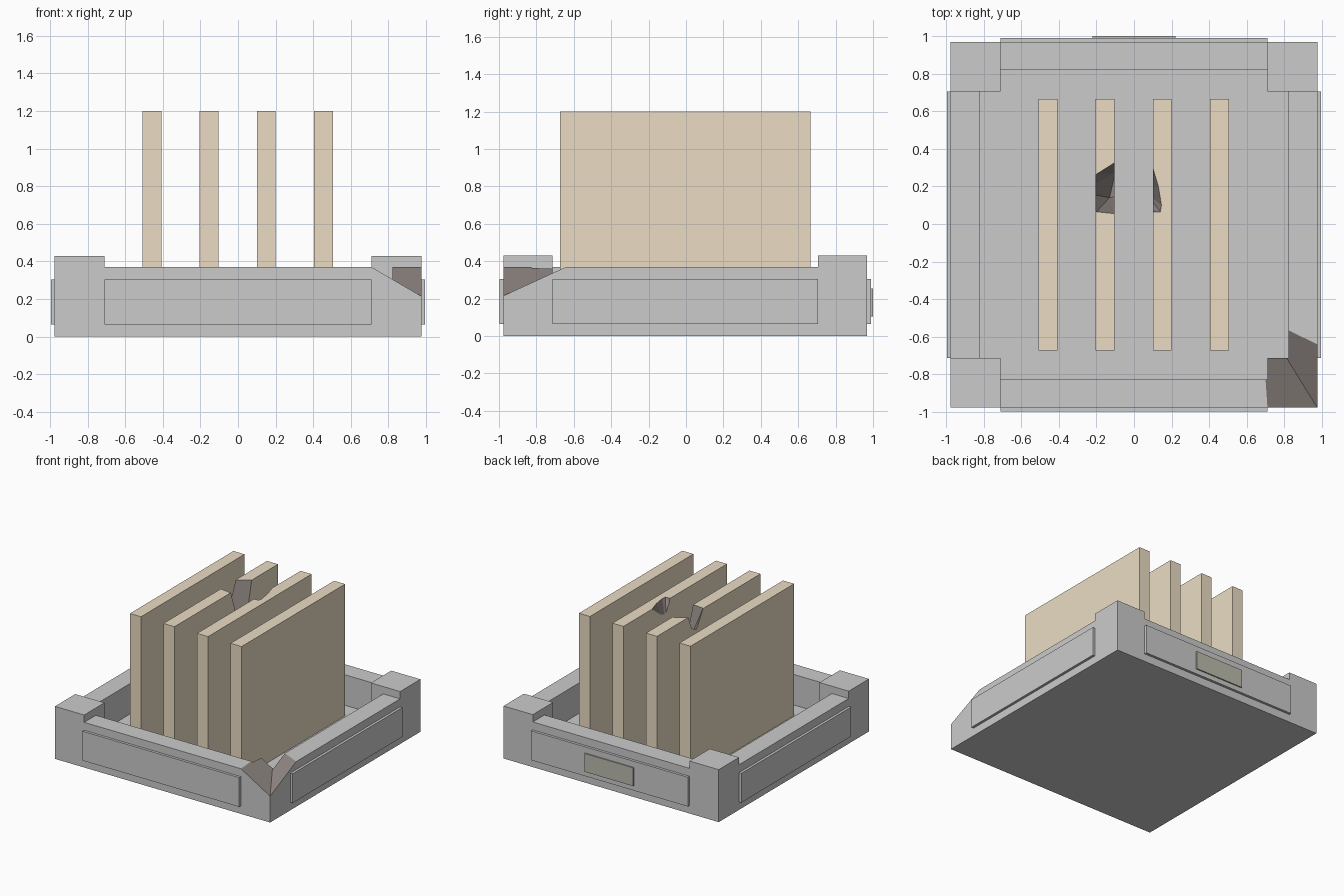
import bpy, bmesh
from mathutils import Vector

if "Cube" in bpy.data.objects:
    bpy.data.objects.remove(bpy.data.objects["Cube"])

YC = -0.004          # small offset of the tray in y


def material(name, rgb):
    m = bpy.data.materials.new(name)
    m.diffuse_color = (*rgb, 1)
    m.use_nodes = True
    m.node_tree.nodes["Principled BSDF"].inputs["Base Color"].default_value = m.diffuse_color
    return m


wood = material("tan_board", (0.83, 0.72, 0.55))
dark = material("dark_break", (0.27, 0.235, 0.22))
olive = material("olive_plate", (0.50, 0.50, 0.43))


def add_object(name, bm, mats=()):
    bmesh.ops.recalc_face_normals(bm, faces=bm.faces)
    me = bpy.data.meshes.new(name)
    bm.to_mesh(me)
    bm.free()
    for m in mats:
        me.materials.append(m)
    ob = bpy.data.objects.new(name, me)
    bpy.context.collection.objects.link(ob)
    return ob


def box_mesh(lo, hi):
    bm = bmesh.new()
    bmesh.ops.create_cube(bm, size=1)
    lo, hi = Vector(lo), Vector(hi)
    for v in bm.verts:
        v.co = (lo + hi) / 2 + v.co * (hi - lo)
    return bm


def box(name, lo, hi, mats=()):
    return add_object(name, box_mesh(lo, hi), mats)


def boolean(ob, other, operation):
    mod = ob.modifiers.new(operation.lower(), 'BOOLEAN')
    mod.object, mod.operation, mod.solver = other, operation, 'EXACT'
    bpy.context.view_layer.objects.active = ob
    bpy.ops.object.modifier_apply(modifier=mod.name)


def break_cutter(name, bm, base):
    """Cutter whose faces use the second slot, so breaks come out dark."""
    for f in bm.faces:
        f.material_index = 1
    return add_object(name, bm, (base, dark))


# tray: block with hollow and four raised corner posts
tray = box("tray", (-0.975, -0.973 + YC, 0), (0.975, 0.973 + YC, 0.37), (None, dark))
helpers = [box("hollow", (-0.822, -0.822 + YC, 0.12), (0.822, 0.822 + YC, 0.6))]
boolean(tray, helpers[0], 'DIFFERENCE')
for sx in (-1, 1):
    for sy in (-1, 1):
        xs, ys = sorted((0.71 * sx, 0.975 * sx)), sorted((0.71 * sy, 0.973 * sy))
        post = box("post", (xs[0], ys[0] + YC, 0), (xs[1], ys[1] + YC, 0.43))
        boolean(tray, post, 'UNION')
        helpers.append(post)

# chipped corner: block trimmed by two sloping planes
bm = box_mesh((0.6, -1.1, 0.02), (1.1, -0.4, 0.6))
corner = Vector((0.975, -0.977, 0.215))
for slope in ((-0.585, -0.04), (0.223, 0.46)):
    up = Vector((-slope[0], -slope[1], 1)).normalized()
    cut = bmesh.ops.bisect_plane(bm, geom=bm.verts[:] + bm.edges[:] + bm.faces[:],
                                 plane_co=corner, plane_no=up, clear_inner=True)
    bmesh.ops.holes_fill(bm, edges=[e for e in bm.edges if e.is_boundary], sides=0)
chip = break_cutter("corner_chip", bm, None)
boolean(tray, chip, 'DIFFERENCE')
helpers.append(chip)

# merge coplanar faces left by the unions
bm = bmesh.new()
bm.from_mesh(tray.data)
bmesh.ops.dissolve_limit(bm, angle_limit=0.01, verts=bm.verts, edges=bm.edges,
                         delimit={'MATERIAL'})
bm.to_mesh(tray.data)
bm.free()

# thin raised panels on all four sides
for s, side in ((-1, "left"), (1, "right")):
    x = sorted((0.96 * s, 0.996 * s))
    box(side + "_panel", (x[0], -0.71 + YC, 0.065), (x[1], 0.71 + YC, 0.305))
for s, side in ((-1, "front"), (1, "back")):
    y = sorted((0.96 * s, 0.994 * s))
    box(side + "_panel", (-0.71, y[0] + YC, 0.065), (0.71, y[1] + YC, 0.305))

# blank plate on the back panel
box("back_plate", (-0.222, 0.98, 0.105), (0.222, 1.0, 0.255), (olive,))

# ragged bite through the tops of the two middle boards
bm = bmesh.new()
rim = [(-0.29, 0.17), (-0.2, 0.265), (-0.105, 0.325), (0.1, 0.30), (0.13, 0.2),
       (0.146, 0.1), (0.14, 0.065), (-0.105, 0.055), (-0.2, 0.065)]
for p in [(x, y, z) for x, y in rim for z in (1.2, 1.35)] + [
        (-0.10, 0.27, 0.96), (-0.13, 0.14, 0.95), (0.06, 0.17, 1.0)]:
    bm.verts.new(p)
hull = bmesh.ops.convex_hull(bm, input=bm.verts[:])
bmesh.ops.delete(bm, geom=list({v for v in hull["geom_interior"] if isinstance(v, bmesh.types.BMVert)}),
                 context='VERTS')
bite = break_cutter("board_bite", bm, wood)
helpers.append(bite)

# four upright boards standing in the tray
for i in range(4):
    x = -0.4575 + 0.304 * i
    board = box(f"board_{i + 1}", (x - 0.05, -0.67 + YC, 0.12), (x + 0.05, 0.67 + YC, 1.2),
                (wood, dark))
    if i in (1, 2):
        boolean(board, bite, 'DIFFERENCE')

# remove the used cutters
for h in helpers:
    bpy.data.objects.remove(h)
